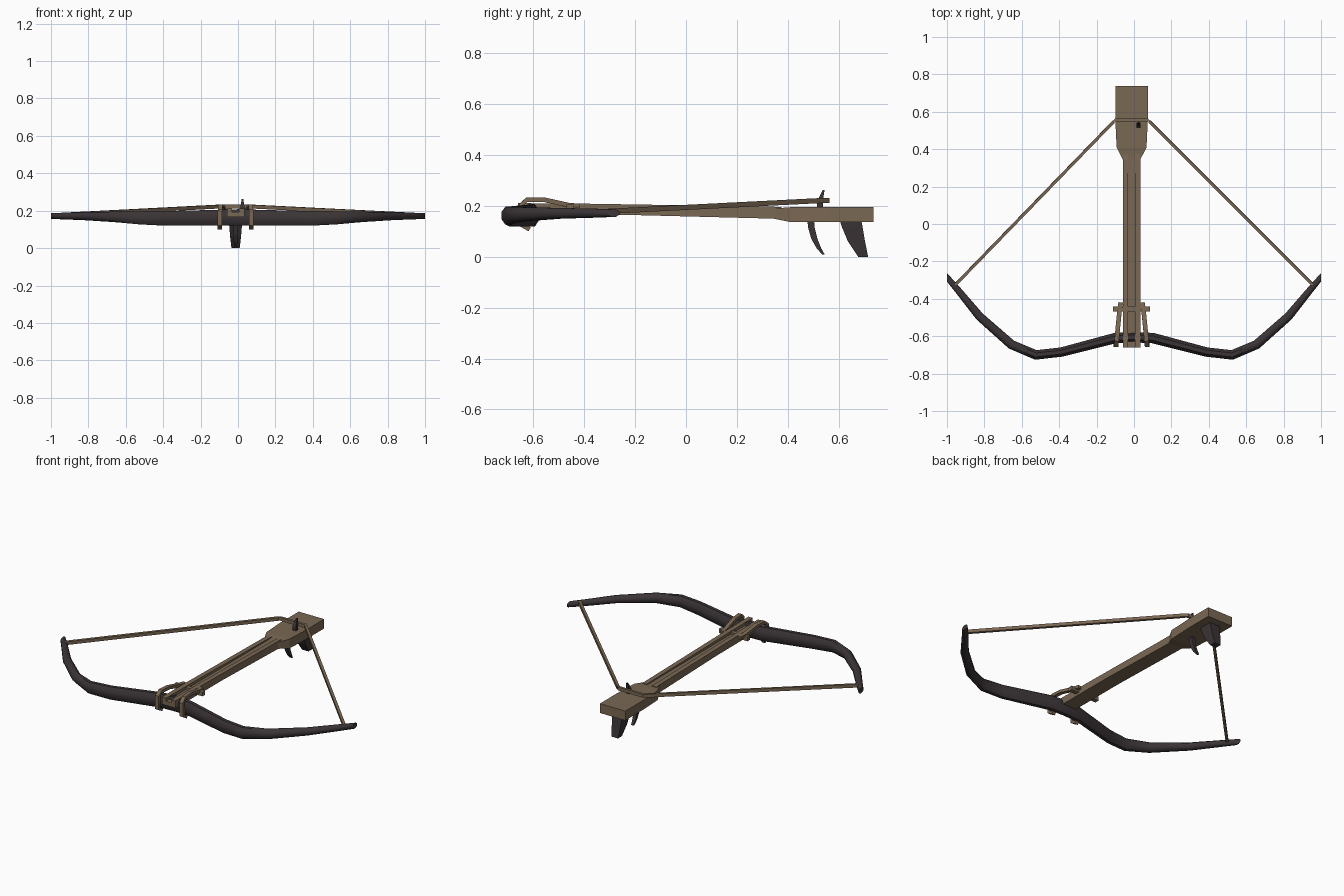
import bpy, bmesh, math
from mathutils import Vector

if "Cube" in bpy.data.objects:
    bpy.data.objects.remove(bpy.data.objects["Cube"])


def material(name, rgb):
    m = bpy.data.materials.new(name)
    m.diffuse_color = (*rgb, 1)
    m.use_nodes = True
    m.node_tree.nodes["Principled BSDF"].inputs["Base Color"].default_value = m.diffuse_color
    return m


WOOD = material("brown wood", (0.195, 0.138, 0.088))
DARK = material("dark horn", (0.043, 0.034, 0.036))
CX = -0.013  # the stock sits a little left of the bow centre


def loft(name, rings, mat, smooth=False):
    """Skin a list of equal-length rings and cap both ends."""
    bm = bmesh.new()
    vs = [[bm.verts.new(p) for p in r] for r in rings]
    n = len(rings[0])
    for a, b in zip(vs, vs[1:]):
        for i in range(n):
            j = (i + 1) % n
            bm.faces.new((a[i], a[j], b[j], b[i]))
    bm.faces.new(vs[0])
    bm.faces.new(vs[-1])
    bmesh.ops.recalc_face_normals(bm, faces=bm.faces)
    me = bpy.data.meshes.new(name)
    bm.to_mesh(me)
    bm.free()
    me.materials.append(mat)
    ob = bpy.data.objects.new(name, me)
    bpy.context.collection.objects.link(ob)
    if smooth:
        bpy.ops.object.select_all(action='DESELECT')
        ob.select_set(True)
        bpy.context.view_layer.objects.active = ob
        bpy.ops.object.shade_smooth_by_angle(angle=math.radians(50))
    return ob


def slab(y, x0, x1, z0, z1):
    """Rectangle across the model at depth y."""
    return [(x0, y, z0), (x1, y, z0), (x1, y, z1), (x0, y, z1)]


def beam(name, path, w, h, mat):
    """Rectangular bar along a path; w sideways, h in the bending plane."""
    path = [Vector(p) for p in path]
    rings = []
    for i, p in enumerate(path):
        t = (path[min(i + 1, len(path) - 1)] - path[max(i - 1, 0)]).normalized()
        side = Vector((1, 0, 0)) - t * t.x
        side.normalize()
        up = side.cross(t)
        rings.append([p + side * a * w / 2 + up * b * h / 2
                      for a, b in ((-1, -1), (1, -1), (1, 1), (-1, 1))])
    return loft(name, rings, mat)


# Stock: y, half width, bottom, top
stock = [(-0.66, 0.047, 0.166, 0.192), (-0.2, 0.047, 0.164, 0.191),
         (0.345, 0.047, 0.150, 0.190), (0.41, 0.08, 0.137, 0.195),
         (0.56, 0.087, 0.137, 0.195), (0.737, 0.087, 0.137, 0.195)]
loft("stock", [slab(y, CX - w, CX + w, a, b) for y, w, a, b in stock], WOOD)

# Raised rails either side of the bolt groove
for s, label in ((-1, "left"), (1, "right")):
    loft(label + "_rail",
         [slab(y, CX + s * 0.018, CX + s * 0.047, 0.18, z)
          for y, z in ((-0.66, 0.211), (-0.4, 0.209), (0.345, 0.197))]
         + [slab(0.375, CX + s * 0.018, CX + s * 0.047, 0.18, 0.1955)], WOOD)

# Bow: x, y, half depth, bottom, top along one limb, mirrored to the other
limb = [(0, -0.605, 0.028, 0.12, 0.208), (0.1, -0.61, 0.028, 0.12, 0.205),
        (0.39, -0.685, 0.025, 0.12, 0.198), (0.525, -0.70, 0.026, 0.127, 0.197),
        (0.655, -0.645, 0.025, 0.139, 0.195), (0.825, -0.495, 0.023, 0.150, 0.192),
        (0.94, -0.355, 0.018, 0.154, 0.189), (1.0, -0.285, 0.014, 0.157, 0.188)]
path = [(-x, *r) for x, *r in limb[:0:-1]] + limb
rings = []
for i, (x, y, d, z0, z1) in enumerate(path):
    a, b = path[max(i - 1, 0)], path[min(i + 1, len(path) - 1)]
    t = Vector((b[0] - a[0], b[1] - a[1])).normalized()
    nrm = Vector((-t.y, t.x))
    if i in (0, len(path) - 1):       # tips are cut square to x
        nrm, d = Vector((0, 1)), 0.023
    ring = []
    for k in range(8):
        ang = math.pi / 8 + k * math.pi / 4
        u = math.cos(ang) / math.cos(math.pi / 8) * d
        v = math.sin(ang) / math.cos(math.pi / 8) * (z1 - z0) / 2
        ring.append((x + nrm.x * u, y + nrm.y * u, (z0 + z1) / 2 + v))
    rings.append(ring)
loft("bow", rings, DARK, smooth=True)

# Drawn string: two long runs and the part held behind the nut
for s, label in ((-1, "left"), (1, "right")):
    beam(label + "_string", [(s * 0.955, -0.325, 0.178),
                             (CX + s * 0.095, 0.548, 0.222)], 0.016, 0.02, WOOD)
loft("held_string", [slab(y, CX - w, CX + w, 0.212, 0.232)
                     for y, w in ((0.548, 0.102), (0.564, 0.086))], WOOD)

# Straps that hook over the front of the bow, and their cross pin
for s, label in ((-1, "left"), (1, "right")):
    hook = [(0.058, -0.42, 0.2), (0.064, -0.46, 0.203), (0.074, -0.56, 0.225),
            (0.08, -0.625, 0.225), (0.083, -0.648, 0.205),
            (0.085, -0.648, 0.125), (0.084, -0.615, 0.108)]
    beam(label + "_strap", [(CX + s * x, y, z) for x, y, z in hook],
         0.024, 0.018, WOOD)
loft("cross_pin", [slab(y, CX - 0.098, CX + 0.098, 0.18, 0.205)
                   for y in (-0.469, -0.442)], WOOD)

# Nut peg holding the string
loft("nut_peg", [[(0.024 + a * r, y + b * r, z)
                  for a, b in ((-1, -1), (1, -1), (1, 1), (-1, 1))]
                 for y, z, r in ((0.527, 0.185, 0.011), (0.527, 0.22, 0.011),
                                 (0.541, 0.262, 0.004))], DARK)


def blade(name, levels):
    """Tapered hanging part: z, front y, back y, half width."""
    loft(name, [[(CX - w, y0, z), (CX + w, y0, z), (CX + w, y1, z), (CX - w, y1, z)]
                for z, y0, y1, w in levels], DARK)


# Trigger and grip under the butt
blade("trigger", [(0.15, 0.477, 0.503, 0.012), (0.115, 0.48, 0.506, 0.012),
                  (0.07, 0.493, 0.517, 0.011), (0.035, 0.513, 0.531, 0.010),
                  (0.01, 0.534, 0.545, 0.008)])
blade("grip", [(0.15, 0.602, 0.688, 0.036), (0.12, 0.612, 0.694, 0.034),
               (0.06, 0.637, 0.704, 0.029), (0.0, 0.677, 0.716, 0.022)])
